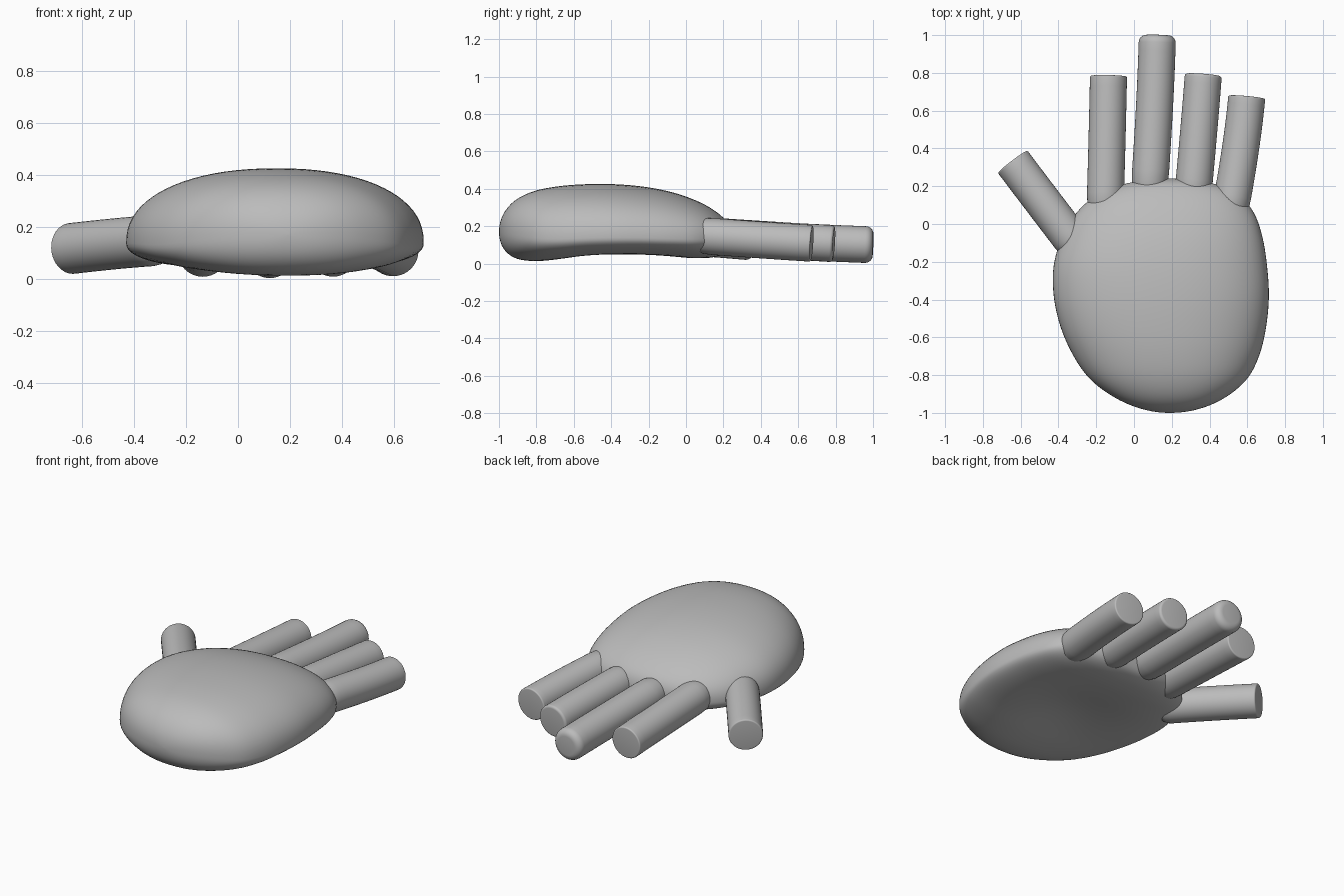
import bpy, bmesh
from math import sin, cos, pi, exp, copysign
from mathutils import Vector

if "Cube" in bpy.data.objects:
    bpy.data.objects.remove(bpy.data.objects["Cube"])

grey = bpy.data.materials.new("plain grey")
grey.use_nodes = True
colour = (0.5, 0.5, 0.5, 1)
grey.diffuse_color = colour
grey.node_tree.nodes["Principled BSDF"].inputs["Base Color"].default_value = colour


def loft(name, rings):
    """Skin a list of closed rings and cap both ends."""
    bm = bmesh.new()
    loops = [[bm.verts.new(p) for p in ring] for ring in rings]
    n = len(loops[0])
    for a, b in zip(loops, loops[1:]):
        for i in range(n):
            j = (i + 1) % n
            bm.faces.new((a[i], a[j], b[j], b[i]))
    bm.faces.new(loops[0][::-1])
    bm.faces.new(loops[-1])
    bmesh.ops.recalc_face_normals(bm, faces=bm.faces)
    mesh = bpy.data.meshes.new(name)
    bm.to_mesh(mesh)
    bm.free()
    mesh.materials.append(grey)
    obj = bpy.data.objects.new(name, mesh)
    bpy.context.collection.objects.link(obj)
    bpy.ops.object.select_all(action='DESELECT')
    obj.select_set(True)
    bpy.context.view_layer.objects.active = obj
    bpy.ops.object.shade_smooth_by_angle(angle=0.7)
    return obj


# Palm stations from wrist to knuckles: right edge, left edge, top, bottom
stations = [
    (.19, .19, .17, .17), (.04, .345, .26, .085), (-.105, .485, .335, .03),
    (-.235, .60, .385, .01), (-.325, .665, .412, .01), (-.39, .70, .424, .018),
    (-.425, .714, .424, .022), (-.425, .704, .41, .025), (-.38, .68, .38, .025),
    (-.305, .635, .335, .025), (-.19, .55, .28, .035), (-.02, .40, .22, .065),
    (.20, .20, .14, .14)]
LAST = len(stations) - 1


def swapped(s):
    return (s[1], s[0], s[3], s[2])


padded = [swapped(stations[1])] + stations + [swapped(stations[-2])]


def section(u):
    """Smooth interpolation between palm stations."""
    k = min(int(u), LAST - 1)
    t = u - k
    out = []
    for a, b, c, d in zip(*padded[k:k + 4]):
        out.append(b + t * (c - a + t * (2*a - 5*b + 4*c - d + t * (3*b - 3*c + d - a))) / 2)
    return out


def power(v, e):
    return copysign(abs(v) ** e, v)


def palm_ring(u, count=80):
    xr, xl, top, low = section(u)
    along = cos(pi * u / LAST)
    y = -.38 - .62 * along
    cx, half = (xr + xl) / 2, (xl - xr) / 2
    mid = low + (top - low) * (.29 + .21 * along ** 4)
    ring = []
    for i in range(count):
        a = 2 * pi * i / count
        c, s = power(cos(a), .9), power(sin(a), .88)
        x = cx + half * c
        z = mid + (top - mid if s > 0 else mid - low) * s
        # Shallow hollow on the underside
        if s < 0:
            z += .05 * s * s * exp(-((x - .15) / .3) ** 2 - ((y + .38) / .27) ** 2)
        ring.append((x, y, z))
    return ring


steps = 60
loft("palm", [palm_ring(.02 + (LAST - .04) * i / steps) for i in range(steps + 1)])


def finger(name, root, bend, tip, rounding=.008, radius=.098):
    """Bent tube, narrowed where it enters the palm, with a flat or rounded tip."""
    root, bend, tip = Vector(root), Vector(bend), Vector(tip)
    rings = []

    def add(centre, direction, r):
        side = direction.cross(Vector((0, 0, 1))).normalized()
        up = side.cross(direction).normalized()
        rings.append([centre + side * r * cos(2 * pi * i / 40) + up * r * sin(2 * pi * i / 40)
                      for i in range(40)])

    end = (tip - bend).normalized()
    stop = tip - end * rounding
    for i in range(17):
        t = i / 16
        centre = root * (1 - t) ** 2 + bend * 2 * t * (1 - t) + stop * t * t
        add(centre, (bend - root) * (1 - t) + (stop - bend) * t,
            radius * (1 - .45 * max(0, 1 - 6 * t) ** 2))
    for i in range(1, 6):
        a = i * pi / 10
        add(stop + end * rounding * sin(a), end, radius - rounding * (1 - cos(a)))
    return loft(name, rings)


# Thumb and fingers
finger("thumb", (-.285, -.14, .15), (-.42, .035, .143), (-.643, .33, .117))
finger("index_finger", (-.155, .02, .155), (-.143, .4, .13), (-.135, .783, .106))
finger("middle_finger", (.075, .1, .145), (.112, .6, .115), (.124, 1, .1), .04)
finger("ring_finger", (.305, .08, .145), (.345, .5, .125), (.367, .79, .106), .015)
finger("little_finger", (.495, .0, .155), (.572, .4, .125), (.597, .672, .108))
